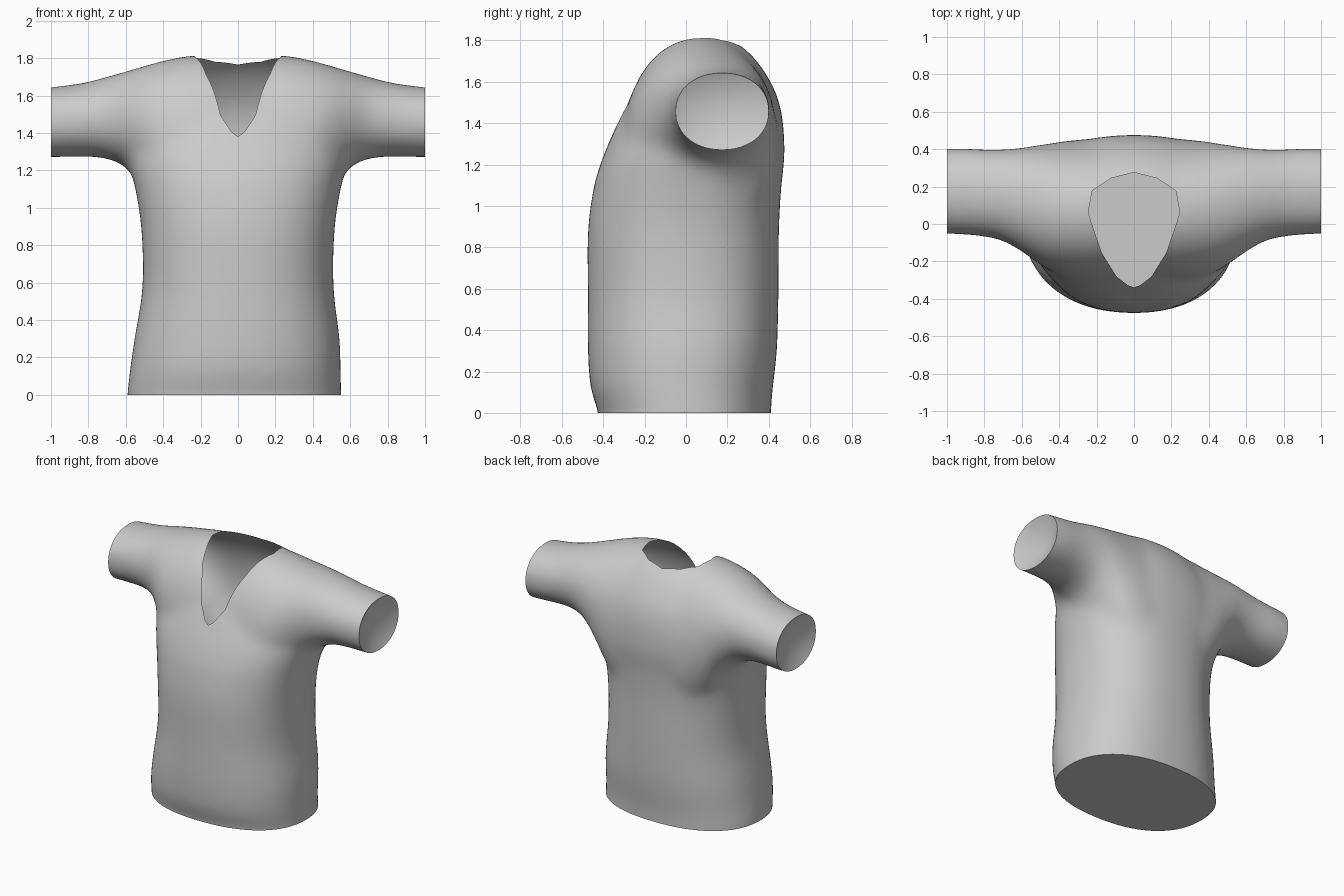
import bpy, bmesh, math
from mathutils import Vector
from mathutils.bvhtree import BVHTree

if "Cube" in bpy.data.objects:
    bpy.data.objects.remove(bpy.data.objects["Cube"])

SEG = 48


def ring(cu, cv, ru, rv, n):
    """Superellipse outline in two coordinates."""
    pts = []
    for i in range(SEG):
        a = 2 * math.pi * i / SEG
        c, s = math.cos(a), math.sin(a)
        pts.append((cu + ru * math.copysign(abs(c) ** (2 / n), c),
                    cv + rv * math.copysign(abs(s) ** (2 / n), s)))
    return pts


def smooth_rows(rows, steps=5):
    """Catmull-Rom interpolation between section rows."""
    out = []
    for i in range(len(rows) - 1):
        quad = [rows[max(i - 1, 0)], rows[i], rows[i + 1],
                rows[min(i + 2, len(rows) - 1)]]
        for k in range(steps):
            t = k / steps
            out.append([.5 * (2 * b + (c - a) * t
                              + (2 * a - 5 * b + 4 * c - d) * t * t
                              + (3 * b - a - 3 * c + d) * t ** 3)
                        for a, b, c, d in zip(*quad)])
    return out + [list(rows[-1])]


def loft(bm, rings):
    """Closed tube through a list of equal-length rings."""
    rows = [[bm.verts.new(p) for p in r] for r in rings]
    for a, b in zip(rows, rows[1:]):
        for i in range(SEG):
            j = (i + 1) % SEG
            bm.faces.new((a[i], a[j], b[j], b[i]))
    bm.faces.new(rows[0][::-1])
    bm.faces.new(rows[-1])


def make_object(name, bm):
    bmesh.ops.recalc_face_normals(bm, faces=bm.faces)
    me = bpy.data.meshes.new(name)
    bm.to_mesh(me)
    bm.free()
    ob = bpy.data.objects.new(name, me)
    bpy.context.collection.objects.link(ob)
    return ob


def bake(ob):
    """Turn the modifier result into the object's own mesh."""
    dg = bpy.context.evaluated_depsgraph_get()
    me = bpy.data.meshes.new_from_object(ob.evaluated_get(dg))
    ob.modifiers.clear()
    ob.data = me


# Torso: z, centre x, half width, front y, back y
torso = [(-.12, -.02, .58, -.40, .41), (.02, -.02, .572, -.43, .412),
         (.12, -.015, .565, -.462, .42), (.3, -.005, .55, -.475, .44),
         (.57, 0, .512, -.475, .448), (.88, 0, .517, -.475, .45),
         (1.1, 0, .55, -.445, .462), (1.2, 0, .575, -.415, .475),
         (1.28, 0, .585, -.385, .478),
         (1.42, 0, .55, -.322, .468), (1.55, 0, .48, -.25, .435),
         (1.68, 0, .40, -.15, .36), (1.76, 0, .32, -.07, .285),
         (1.82, 0, .23, .03, .2)]
# Shoulders and sleeves: x, front y, back y, bottom z, top z
arm = [(.0, -.31, .46, .7, 1.815), (.25, -.31, .455, .7, 1.815),
       (.4, -.275, .44, .88, 1.787), (.5, -.22, .425, 1.08, 1.76),
       (.6, -.15, .41, 1.215, 1.73), (.7, -.093, .40, 1.26, 1.702),
       (.8, -.07, .40, 1.272, 1.675), (.92, -.06, .408, 1.27, 1.655),
       (1.12, -.05, .40, 1.265, 1.635)]
arm = [(-s[0],) + s[1:] for s in arm[:0:-1]] + arm

bm = bmesh.new()
loft(bm, [[(cx + u, v, z) for u, v in ring(0, (f + b) / 2, w, (b - f) / 2, 2.3)]
          for z, cx, w, f, b in smooth_rows(torso)])
loft(bm, [[(x, u, v) for u, v in ring((f + b) / 2, (lo + hi) / 2,
                                      (b - f) / 2, (hi - lo) / 2, 2.1)]
          for x, f, b, lo, hi in smooth_rows(arm)])
shirt = make_object("shirt", bm)

# Blend torso and sleeves into one cloth surface
rm = shirt.modifiers.new("blend", 'REMESH')
rm.mode = 'VOXEL'
rm.voxel_size = .022
sm = shirt.modifiers.new("relax", 'SMOOTH')
sm.factor = .5
sm.iterations = 36
bake(shirt)

# Trim the hem and sleeve ends and close each with a fan
bm = bmesh.new()
bm.from_mesh(shirt.data)
for co, no, dent in (((0, 0, .005), (0, 0, -1), 0),
                     ((1, 0, 0), (1, 0, 0), .09),
                     ((-1, 0, 0), (-1, 0, 0), .09)):
    bmesh.ops.bisect_plane(bm, geom=bm.verts[:] + bm.edges[:] + bm.faces[:],
                           plane_co=co, plane_no=no, clear_outer=True)
    rim = [e for e in bm.edges if e.is_boundary]
    loop = {v for e in rim for v in e.verts}
    mid = sum((v.co for v in loop), Vector()) / len(loop)
    hub = bm.verts.new(mid - Vector(no) * dent)
    for e in rim:
        bm.faces.new((e.verts[0], e.verts[1], hub))
for v in bm.verts:
    if v.co.z < .006:
        v.co.z = 0
bmesh.ops.recalc_face_normals(bm, faces=bm.faces)
bm.to_mesh(shirt.data)
bm.free()

# V neck cutter: fan-shaped floor, extruded upward
half = [(0, -.34, 1.38), (.09, -.27, 1.47), (.165, -.15, 1.6),
        (.21, -.02, 1.72), (.235, .06, 1.8), (.215, .17, 1.785),
        (.12, .235, 1.75), (0, .265, 1.735)]
outline = half + [(-x, y, z) for x, y, z in half[-2:0:-1]]
centre = Vector((0, 0, 1.63))
bm = bmesh.new()
low = [bm.verts.new(centre + (Vector(p) - centre) * 1.04) for p in outline]
high = [bm.verts.new((v.co.x, v.co.y, 2.1)) for v in low]
hub = bm.verts.new(centre)
for i in range(len(low)):
    j = (i + 1) % len(low)
    bm.faces.new((hub, low[j], low[i]))
    bm.faces.new((low[i], low[j], high[j], high[i]))
bm.faces.new(high)
tree = BVHTree.FromBMesh(bm)
cutter = make_object("neck_cutter", bm)
cutter.hide_render = True
cut = shirt.modifiers.new("neck", 'BOOLEAN')
cut.operation = 'DIFFERENCE'
cut.solver = 'EXACT'
cut.object = cutter
bake(shirt)
bpy.data.objects.remove(cutter)

# Open the neck: drop the faces left by the cutter
bm = bmesh.new()
bm.from_mesh(shirt.data)
bmesh.ops.triangulate(bm, faces=[f for f in bm.faces if len(f.verts) > 4])
inner = [f for f in bm.faces
         if tree.find_nearest(f.calc_center_median())[3] < 2e-5
         and all(tree.find_nearest(v.co)[3] < 2e-5 for v in f.verts)]
bmesh.ops.delete(bm, geom=inner, context='FACES')
bm.to_mesh(shirt.data)
bm.free()

# Soft cloth shading with crisp openings
bpy.ops.object.select_all(action='DESELECT')
shirt.select_set(True)
bpy.context.view_layer.objects.active = shirt
bpy.ops.object.shade_smooth_by_angle(angle=math.radians(40))
